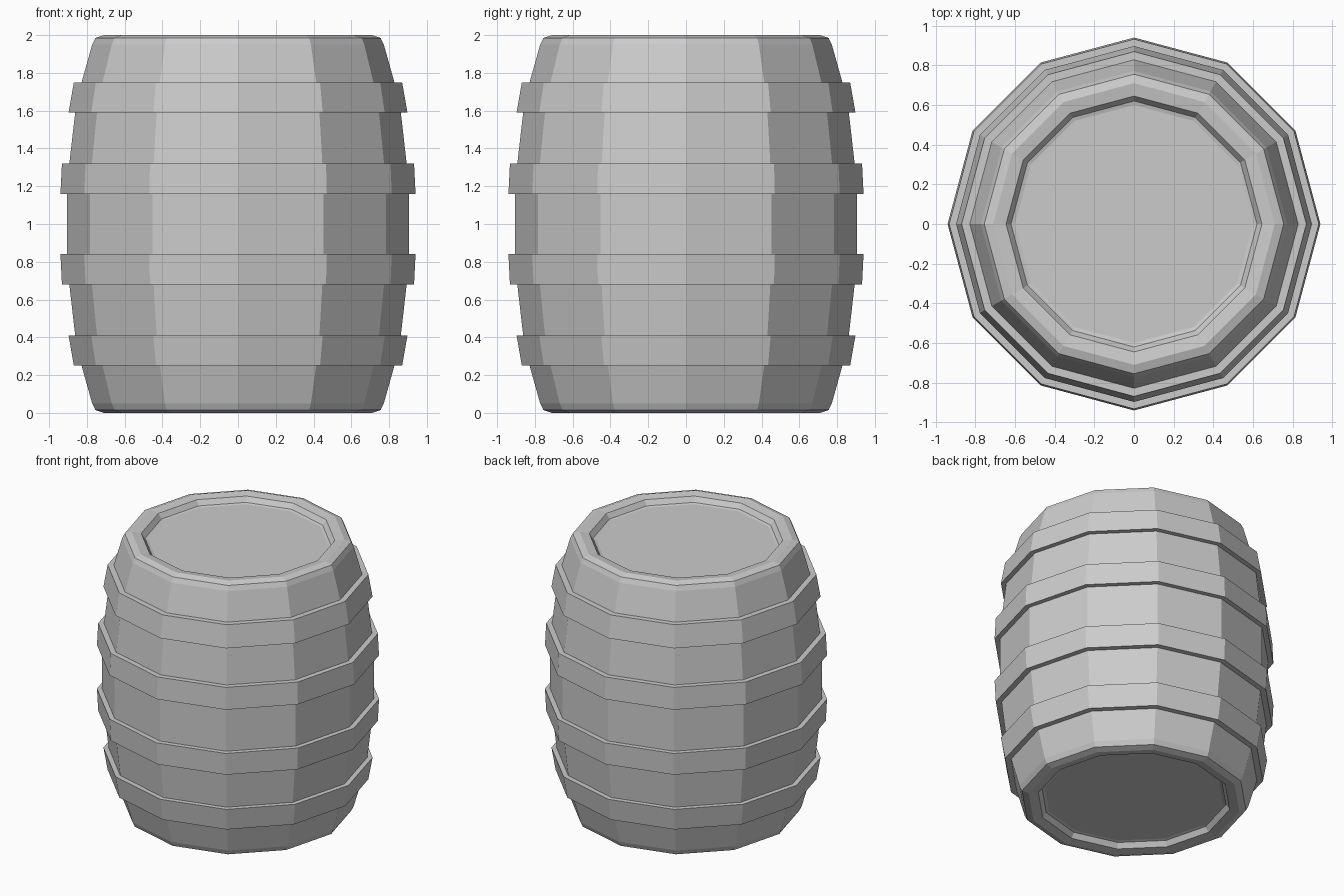
import bpy, bmesh, math

if "Cube" in bpy.data.objects:
    bpy.data.objects.remove(bpy.data.objects["Cube"])

SIDES = 12


def lathe(name, profile, closed=False):
    """Revolve (radius, z) points around z; open profiles get end caps."""
    bm = bmesh.new()
    rings = []
    for r, z in profile:
        rings.append([bm.verts.new((r * math.cos(2 * math.pi * i / SIDES),
                                    r * math.sin(2 * math.pi * i / SIDES), z))
                      for i in range(SIDES)])
    pairs = list(zip(rings, rings[1:]))
    if closed:
        pairs.append((rings[-1], rings[0]))
    for a, b in pairs:
        for i in range(SIDES):
            j = (i + 1) % SIDES
            bm.faces.new((a[i], a[j], b[j], b[i]))
    if not closed:
        bm.faces.new(rings[0])
        bm.faces.new(rings[-1])
    bmesh.ops.recalc_face_normals(bm, faces=bm.faces)
    mesh = bpy.data.meshes.new(name)
    bm.to_mesh(mesh)
    bm.free()
    obj = bpy.data.objects.new(name, mesh)
    bpy.context.collection.objects.link(obj)
    return obj


# Barrel body: upper half profile from the belly to the recessed lid, mirrored down
upper = [(0.905, 1.16), (0.893, 1.32), (0.862, 1.59), (0.828, 1.75),
         (0.772, 1.95), (0.755, 1.985), (0.71, 2.0), (0.645, 1.99),
         (0.62, 1.955), (0.60, 1.95)]
lower = [(r, 2 - z) for r, z in reversed(upper)]
lathe("barrel_body", lower + upper)

# Hoops: (outer radius at wide edge, wide z, outer radius at narrow edge, narrow z)
hoops = {"outer": (0.897, 1.59, 0.869, 1.75), "inner": (0.94, 1.16, 0.932, 1.32)}
for label, (r0, z0, r1, z1) in hoops.items():
    band = [(r0 - 0.06, z0), (r0, z0), (r1, z1), (r1 - 0.06, z1)]
    lathe(f"upper_{label}_hoop", band, closed=True)
    lathe(f"lower_{label}_hoop", [(r, 2 - z) for r, z in band], closed=True)
